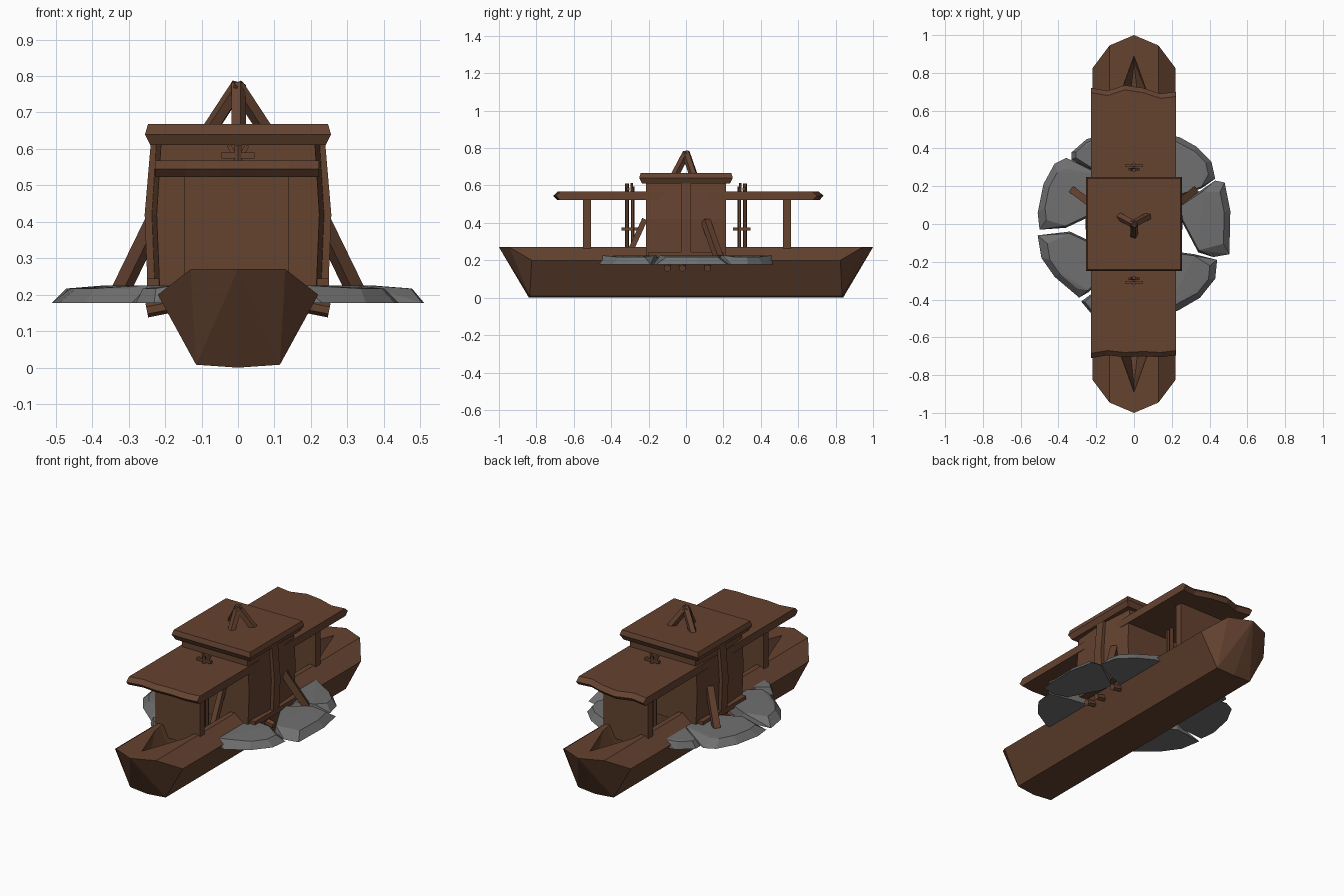
import bpy, bmesh, math
from mathutils import Vector

if "Cube" in bpy.data.objects:
    bpy.data.objects.remove(bpy.data.objects["Cube"])


def material(name, col):
    m = bpy.data.materials.new(name)
    m.diffuse_color = (*col, 1)
    m.use_nodes = True
    m.node_tree.nodes["Principled BSDF"].inputs["Base Color"].default_value = m.diffuse_color
    return m


WOOD = material("brown_wood", (0.13, 0.056, 0.03))
STONE = material("grey_stone", (0.16, 0.16, 0.16))


def finish(name, bm, mat):
    bmesh.ops.recalc_face_normals(bm, faces=bm.faces)
    me = bpy.data.meshes.new(name)
    bm.to_mesh(me)
    bm.free()
    me.materials.append(mat)
    ob = bpy.data.objects.new(name, me)
    bpy.context.collection.objects.link(ob)
    return ob


def solid(name, pts, mat=WOOD):
    """Convex solid around a few points."""
    bm = bmesh.new()
    vs = [bm.verts.new(p) for p in pts]
    r = bmesh.ops.convex_hull(bm, input=vs)
    bad = {g for g in r["geom_interior"] + r["geom_unused"] if isinstance(g, bmesh.types.BMVert)}
    bmesh.ops.delete(bm, geom=list(bad), context='VERTS')
    bmesh.ops.dissolve_limit(bm, angle_limit=0.01, verts=bm.verts, edges=bm.edges)
    return finish(name, bm, mat)


def box(name, x0, x1, y0, y1, z0, z1):
    return solid(name, [(x, y, z) for x in (x0, x1) for y in (y0, y1) for z in (z0, z1)])


def beam(name, a, b, w, d=None, sides=4, taper=1.0):
    """Straight timber from a to b."""
    a, b = Vector(a), Vector(b)
    d = d or w
    q = (b - a).to_track_quat('Z', 'Y')
    pts = []
    for end, s in ((a, 1), (b, taper)):
        for i in range(sides):
            t = 2 * math.pi * (i + 0.5) / sides
            k = s * 0.5 / math.cos(math.pi / sides)
            pts.append(end + q @ Vector((math.cos(t) * w * k, math.sin(t) * d * k, 0)))
    return solid(name, pts)


# Hull: faceted log boat with blunt pointed ends
pts = []
for e in (-1, 1):
    pts += [(0, e, 0.27), (0, e * 0.935, 0.16), (0, e * 0.84, 0.0)]
    for s in (-1, 1):
        pts += [(s * 0.13, e * 0.945, 0.27), (s * 0.22, e * 0.825, 0.2), (s * 0.115, e * 0.835, 0.008)]
hull = solid("hull", pts)

# Hollow of the hull, pointed at both ends
pts = []
for e in (-1, 1):
    pts += [(0, e * 0.9, 0.30), (0, e * 0.85, 0.15)]
    for s in (-1, 1):
        pts += [(s * 0.115, e * 0.58, 0.30), (s * 0.03, e * 0.58, 0.13)]
cutter = solid("hollow_cutter", pts)
cutter.hide_render = True
mod = hull.modifiers.new("hollow", 'BOOLEAN')
mod.operation = 'DIFFERENCE'
mod.solver = 'EXACT'
mod.object = cutter
bpy.context.view_layer.objects.active = hull
bpy.ops.object.modifier_apply(modifier="hollow")
bpy.data.objects.remove(cutter)

# Ring of bevelled stone slabs
slabs = [
    [(.17, .47), (.24, .46), (.33, .41), (.41, .33), (.43, .24), (.36, .19), (.17, .12)],
    [(.43, .23), (.48, .22), (.51, .07), (.505, -.16), (.42, -.175), (.34, -.15), (.25, .02), (.24, .10), (.36, .18)],
    [(.44, -.19), (.43, -.29), (.35, -.39), (.23, -.46), (.17, -.46), (.17, -.14), (.32, -.16)],
    [(-.17, .47), (-.25, .45), (-.33, .38), (-.33, .34), (-.17, .26)],
    [(-.36, .35), (-.42, .32), (-.48, .21), (-.51, .06), (-.5, -.03), (-.36, -.02), (-.17, .07), (-.17, .27)],
    [(-.51, -.06), (-.49, -.18), (-.42, -.28), (-.29, -.39), (-.24, -.36), (-.17, -.3), (-.17, -.12), (-.34, -.04)],
    [(-.28, -.41), (-.23, -.47), (-.17, -.46), (-.17, -.33)],
]
for i, o in enumerate(slabs):
    pts = []
    cx = sum(p[0] for p in o) / len(o)
    cy = sum(p[1] for p in o) / len(o)
    for x, y in o:
        # outer rim slopes strongly, joints and inner side only a little
        k = 0.72 if math.hypot(x, y) > 0.44 and abs(x) > 0.2 else 0.94
        pts += [(x, y, 0.178), (cx + (x - cx) * k, cy + (y - cy) * k, 0.226 if k > 0.8 else 0.217)]
    solid(f"stone_slab_{i + 1}", pts, STONE)

# Cabin with slightly bulging side walls
pts = []
for s in (-1, 1):
    for y in (-0.215, 0, 0.215):
        x = 0.215 if y else 0.23
        pts += [(s * x, y, 0.22), (s * (x + 0.008), y, 0.42), (s * (x - 0.005), y, 0.63)]
solid("cabin", pts)

# Cabin roof with a bevelled lip
pts = []
for sx in (-1, 1):
    for sy in (-1, 1):
        pts += [(sx * 0.24, sy * 0.235, 0.61), (sx * 0.255, sy * 0.25, 0.64), (sx * 0.247, sy * 0.242, 0.668)]
solid("cabin_roof", pts)

# Side pillars, sills, braces and pegs
for s, side in ((-1, "left"), (1, "right")):
    pts = []
    for x, z in ((0.232, 0.22), (0.24, 0.42), (0.222, 0.63)):
        pts += [(s * (x + dx), y, z) for dx in (-0.02, 0.016) for y in (-0.028, 0.028)]
    solid(f"{side}_pillar", pts)
    box(f"{side}_sill", s * 0.15, s * 0.25, -0.2, 0.2, 0.215, 0.245)
    beam(f"{side}_brace", (s * 0.32, 0.175, 0.215), (s * 0.225, 0.105, 0.41), 0.038)
    for i, y in enumerate((-0.1, -0.02, 0.115)):
        beam(f"{side}_peg_{i + 1}", (s * 0.16, y, 0.175), (s * 0.25, y, 0.157), 0.034, sides=6)

# Long canopy with wavy, bevelled ends
xs = [-0.228, -0.14, -0.05, 0.05, 0.14, 0.222]
wave = {-1: [-.69, -.675, -.685, -.68, -.685, -.675], 1: [.72, .705, .735, .72, .69, .70]}
bm = bmesh.new()
rows = []
for e, ins, z in ((-1, 0.02, 0.523), (-1, 0, 0.545), (-1, 0.025, 0.568),
                  (1, 0.025, 0.568), (1, 0, 0.545), (1, 0.02, 0.523)):
    rows.append([bm.verts.new((x, wave[e][i] - e * ins + (-0.02 if e < 0 else 0), z))
                 for i, x in enumerate(xs)])
n = len(rows)
for j in range(n):
    for i in range(len(xs) - 1):
        bm.faces.new((rows[j][i], rows[j][i + 1], rows[(j + 1) % n][i + 1], rows[(j + 1) % n][i]))
bm.faces.new([r[0] for r in rows])
bm.faces.new([r[-1] for r in rows])
finish("canopy", bm, WOOD)

for e, end in ((-1, "front"), (1, "back")):
    # Upright panel carrying the canopy
    c = e * 0.53 if e < 0 else 0.54
    box(f"{end}_panel", -0.148, 0.14, c - 0.022, c + 0.022, 0.2, 0.53)
    # Poles piercing the canopy, with cross pieces
    beam(f"{end}_pole_tall", (0, e * 0.315, 0.14), (0, e * 0.315, 0.61), 0.018, sides=6)
    beam(f"{end}_pole_short", (0, e * 0.285, 0.14), (0, e * 0.285, 0.595), 0.018, sides=6)
    beam(f"{end}_low_crosspiece", (0, e * 0.25, 0.368), (0, e * 0.345, 0.368), 0.016)
    beam(f"{end}_top_crosspiece", (-0.045, e * 0.31, 0.582), (0.045, e * 0.31, 0.582), 0.016)
    for s in (-1, 1):
        beam(f"{end}_top_fork", (0, e * 0.29, 0.565), (s * 0.025, e * 0.29, 0.61), 0.012)

# Leaning plank by the front of the cabin
beam("leaning_plank", (0.06, -0.32, 0.2), (0.06, -0.22, 0.42), 0.03)

# Tripod on the roof
for i, (x, y) in enumerate(((-0.075, 0.04), (0.075, 0.04), (0, -0.06))):
    beam(f"tripod_leg_{i + 1}", (x, y, 0.655), (-x * 0.05, -y * 0.05, 0.775), 0.036, sides=5)
